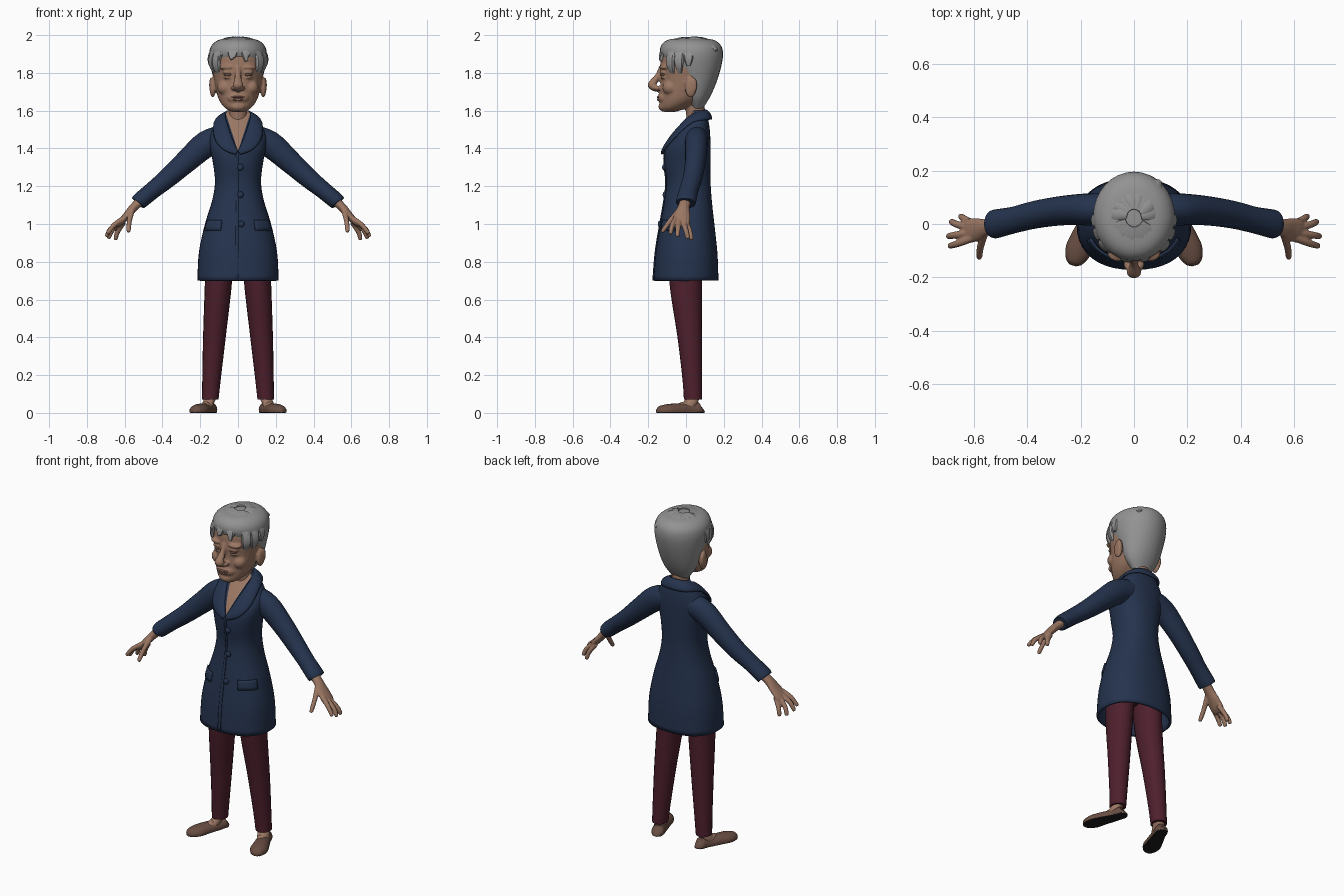
import bpy, bmesh, math
from mathutils import Vector, Matrix

if "Cube" in bpy.data.objects:
    bpy.data.objects.remove(bpy.data.objects["Cube"])
parts = []


def material(name, rgb):
    m = bpy.data.materials.new(name)
    m.use_nodes = True
    m.diffuse_color = (*rgb, 1)
    m.node_tree.nodes["Principled BSDF"].inputs["Base Color"].default_value = (*rgb, 1)
    return m


skin = material("skin", (.33, .185, .125))
lip = material("lips", (.25, .12, .085))
eye = material("eye brown", (.13, .075, .05))
grey = material("grey hair", (.29, .29, .29))
navy = material("navy cloth", (.018, .033, .075))
wine = material("wine cloth", (.075, .014, .026))
leather = material("brown leather", (.14, .075, .055))
rubber = material("dark sole", (.012, .012, .012))


def finish(name, bm, mat, mirror=False):
    me = bpy.data.meshes.new(name)
    bm.to_mesh(me)
    bm.free()
    o = bpy.data.objects.new(name, me)
    bpy.context.collection.objects.link(o)
    me.materials.append(mat)
    if mirror:
        o.modifiers.new("Mirror", "MIRROR")
    parts.append(o)
    return o


def smooth(pts, sub=4):
    """Catmull-Rom interpolation of points or stations."""
    out, last = [], len(pts) - 1
    for i in range(last):
        a, b, c, d = [Vector(pts[min(max(i + k, 0), last)]) for k in (-1, 0, 1, 2)]
        for s in range(sub):
            t = s / sub
            out.append((b * 2 + (c - a) * t + (a * 2 - b * 5 + c * 4 - d) * t ** 2
                        + (b * 3 - a - c * 3 + d) * t ** 3) * .5)
    return out + [Vector(pts[-1])]


def oval(t, power):
    c, s = math.cos(t), math.sin(t)
    return (math.copysign(abs(c) ** (2 / power), c), math.copysign(abs(s) ** (2 / power), s))


def loft(name, stations, mat, axis=None, ref=(0, 1, 0), n=20, sub=4, power=2, mirror=False, cap=True):
    """Skin oval rings over stations of x, y, z, width radius, depth radius."""
    st, bm, rings = smooth(stations, sub), bmesh.new(), []
    pos = [Vector(s[:3]) for s in st]
    for i, s in enumerate(st):
        t = Vector(axis) if axis else (pos[min(i + 1, len(pos) - 1)] - pos[max(i - 1, 0)]).normalized()
        b = Vector(ref)
        b = (b - t * b.dot(t)).normalized()
        a = b.cross(t)
        ring = []
        for j in range(n):
            u, v = oval(j * math.tau / n, power)
            ring.append(bm.verts.new(pos[i] + a * u * max(s[3], .002) + b * v * max(s[4], .002)))
        rings.append(ring)
    for r, q in zip(rings, rings[1:]):
        for j in range(n):
            k = (j + 1) % n
            bm.faces.new((r[j], r[k], q[k], q[j]))
    if cap:
        bm.faces.new(rings[0][::-1])
        bm.faces.new(rings[-1])
    return finish(name, bm, mat, mirror)


def ball(name, loc, radii, mat, mirror=False):
    bm = bmesh.new()
    bmesh.ops.create_uvsphere(bm, u_segments=16, v_segments=10, radius=1,
                              matrix=Matrix.Translation(loc) @ Matrix.Diagonal((*radii, 1)))
    return finish(name, bm, mat, mirror)


def sheet(name, rows, mat, thick, mirror=False, levels=0):
    bm = bmesh.new()
    grid = [[bm.verts.new(p) for p in row] for row in rows]
    for r, q in zip(grid, grid[1:]):
        for j in range(len(r) - 1):
            bm.faces.new((r[j], r[j + 1], q[j + 1], q[j]))
    bmesh.ops.recalc_face_normals(bm, faces=bm.faces)
    o = finish(name, bm, mat, mirror)
    m = o.modifiers.new("Thickness", "SOLIDIFY")
    m.thickness, m.offset = thick, 0
    if levels:
        o.modifiers.new("Round", "SUBSURF").levels = levels
        o.modifiers["Round"].render_levels = levels
    return o


def fuse(name, objs, voxel, mirror=False):
    """Blend overlapping solids into one smooth surface."""
    bpy.ops.object.select_all(action="DESELECT")
    for o in objs:
        o.select_set(True)
        parts.remove(o)
    bpy.context.view_layer.objects.active = objs[0]
    bpy.ops.object.join()
    o = objs[0]
    o.name = name
    m = o.modifiers.new("Blend", "REMESH")
    m.mode, m.voxel_size, m.use_smooth_shade = "VOXEL", voxel, True
    m = o.modifiers.new("Relax", "SMOOTH")
    m.factor, m.iterations = .5, 3
    if mirror:
        o.modifiers.new("Mirror", "MIRROR")
    parts.append(o)


# Coat body: hollow, with the neckline cut as a V
UP = (0, 0, 1)
COAT = [(0, 0, .70, .215, .172), (0, .003, .85, .207, .163), (0, .007, 1, .175, .143),
        (0, .011, 1.12, .138, .126), (0, .013, 1.22, .122, .117), (0, .008, 1.32, .132, .122),
        (0, .011, 1.40, .148, .119), (0, .031, 1.47, .15, .097), (0, .053, 1.53, .12, .069),
        (0, .065, 1.575, .085, .045), (0, .062, 1.60, .06, .035)]
coat = loft("coat", COAT, navy, UP, n=40, power=2.3, cap=False)
coat.data.materials.append(skin)
bm = bmesh.new()
bm.from_mesh(coat.data)
for s in (-1, 1):
    bmesh.ops.bisect_plane(bm, geom=bm.verts[:] + bm.edges[:] + bm.faces[:],
                           plane_co=(0, 0, 1.385), plane_no=(3.1 * s, 0, -1))
for f in bm.faces:
    c = f.calc_center_median()
    if c.y < .04 and c.z > 1.385 + 3.1 * abs(c.x):
        f.material_index = 1
bm.to_mesh(coat.data)
bm.free()
m = coat.modifiers.new("Cloth", "SOLIDIFY")
m.thickness, m.offset = .014, -1


def on_coat(deg, z, out):
    st = smooth(COAT, 6)
    s, q = next((p for p in zip(st, st[1:]) if p[1][2] >= z), (st[-2], st[-1]))
    w = s.lerp(q, (z - s[2]) / (q[2] - s[2]))
    u, v = oval(math.radians(deg), 2.3)
    d = Vector((u * w[3], v * w[4], 0))
    return Vector((0, w[1], z)) + d + d.normalized() * out


# Coat details: front edge, buttons, pocket flaps, collar
sheet("coat_front_edge", [[on_coat(d, .702 + i * .034, .002) for d in (-92.5, -91, -89.5)]
                          for i in range(21)], navy, .008)
for i, z in enumerate((1.30, 1.155, 1.0)):
    p = on_coat(-86, z, .004)
    ball(f"button_{i + 1}", p, (.017, .01, .017), navy)
sheet("pocket_flap", [[on_coat(-64 + 6 * j, z, .003) for j in range(8)]
                      for z in (.965, .985, 1.005, 1.02)], navy, .009, True)
inner = smooth([(0, -.116, 1.385), (.03, -.078, 1.46), (.056, -.015, 1.54), (.066, .03, 1.58),
                (.045, .085, 1.603), (0, .1, 1.607)], 3)
outer = smooth([(.01, -.125, 1.365), (.078, -.114, 1.39), (.127, -.064, 1.45), (.128, .03, 1.535),
                (.085, .118, 1.55), (0, .135, 1.55)], 3)
middle = []
for a, b in zip(inner, outer):
    p = (a + b) / 2
    d = (p - Vector((0, .03, p.z - .03))).normalized()
    p += d * .012
    middle.append(Vector((max(p.x, 0), p.y, p.z)))
middle[-1].x = 0
sheet("collar", [inner, middle, outer], navy, .014, True, 1)

# Sleeves
loft("sleeve", [(.07, .055, 1.46, .065, .06), (.165, .055, 1.425, .07, .06), (.27, .05, 1.335, .061, .055),
                (.37, .035, 1.245, .052, .052), (.45, .015, 1.18, .046, .05), (.52, 0, 1.122, .044, .054),
                (.53, -.002, 1.113, .038, .048)], navy, mirror=True)

# Hands: palm and five fingers blended together
hand = [loft("palm", [(.49, .003, 1.145, .026, .03), (.55, -.012, 1.09, .023, .031), (.585, -.02, 1.05, .02, .042),
                      (.62, -.026, 1.01, .017, .046), (.637, -.026, .992, .009, .038)], skin)]
FINGERS = [[(.605, -.052, 1.03), (.655, -.072, .995), (.693, -.083, .948)],
           [(.62, -.034, 1.015), (.672, -.042, .977), (.698, -.046, .932)],
           [(.62, -.014, 1.01), (.667, 0, .965), (.686, .01, .922)],
           [(.605, .002, 1.01), (.637, .02, .96), (.65, .03, .916)],
           [(.56, -.035, 1.075), (.575, -.085, 1.015), (.58, -.128, .957)]]
for path in FINGERS:
    a, b, c = [Vector(p) for p in path]
    tip = c.lerp(b, .12)
    hand.append(loft("finger", [(*p, r, r) for p, r in ((a, .015), (b, .0135), (tip, .011), (c, .004))],
                     skin, ref=(.6, .3, .8), n=10))
fuse("hand", hand, .004, True)

# Trousers, with a seat joining the legs under the coat
loft("trouser_leg", [(.09, .005, .98, .075, .1), (.103, -.002, .70, .072, .087), (.125, .02, .40, .06, .065),
                     (.14, .033, .18, .049, .052), (.147, .037, .07, .044, .048)], wine, UP, mirror=True)
loft("trouser_seat", [(0, .005, .8, .07, .06), (0, .005, .86, .16, .1), (0, .005, 1, .15, .11)], wine, UP)

# Feet and shoes
loft("ankle", [(.147, .037, .14, .032, .034), (.147, .035, .08, .032, .035), (.157, .022, .055, .031, .04),
               (.165, .005, .03, .03, .045)], skin, UP, mirror=True)
ball("instep", (.168, .002, .036), (.027, .05, .024), skin, True)
shoe = loft("shoe", [(.138, .085, .025, .012, .02), (.142, .072, .018, .034, .04), (.158, .025, .014, .037, .038),
                     (.19, -.05, .014, .046, .036), (.209, -.1, .012, .049, .034), (.224, -.14, .01, .033, .026),
                     (.229, -.155, .01, .012, .01)], leather, ref=UP, mirror=True)
shoe.data.materials.append(rubber)
for v in shoe.data.vertices:
    v.co.z = max(v.co.z, 0)
for f in shoe.data.polygons:
    if f.center.z < .004:
        f.material_index = 1

# Head: skull, neck, nose and soft face forms blended together
face = [loft("skull", [(0, -.09, 1.594, .035, .035), (0, -.065, 1.615, .07, .073), (0, -.03, 1.655, .1, .108),
                       (0, -.005, 1.71, .117, .133), (0, .005, 1.77, .128, .14), (0, .01, 1.83, .136, .147),
                       (0, .012, 1.90, .13, .14), (0, .015, 1.95, .09, .1), (0, .015, 1.972, .03, .04)],
             skin, UP, n=28),
        loft("neck", [(0, .06, 1.47, .058, .05), (0, .053, 1.56, .05, .05), (0, .04, 1.70, .055, .055)], skin, UP),
        loft("nose", [(0, -.13, 1.835, .014, .012), (0, -.146, 1.79, .015, .017), (0, -.168, 1.76, .021, .023),
                      (0, -.18, 1.735, .028, .024), (0, -.17, 1.712, .022, .018), (0, -.15, 1.7, .012, .01)],
             skin, UP, n=16),
        ball("chin", (0, -.118, 1.622), (.042, .028, .026), skin),
        ball("mouth_form", (0, -.115, 1.668), (.06, .036, .035), skin)]
for s in (-1, 1):
    face += [ball("cheek", (s * .068, -.083, 1.722), (.042, .042, .04), skin),
             ball("nostril", (s * .025, -.152, 1.72), (.014, .02, .013), skin),
             ball("brow", (s * .055, -.112, 1.83), (.045, .03, .014), skin),
             ball("upper_eyelid", (s * .052, -.117, 1.803), (.03, .022, .012), skin),
             ball("lower_eyelid", (s * .052, -.115, 1.777), (.026, .021, .01), skin),
             ball("ear", (s * .134, .025, 1.725), (.017, .032, .055), skin),
             ball("ear_rim", (s * .143, .038, 1.735), (.01, .022, .042), skin)]
fuse("head", face, .006)
ball("eye", (.052, -.116, 1.79), (.022, .0215, .012), eye, True)
ball("upper_lip", (0, -.14, 1.672), (.036, .015, .007), lip)
ball("lower_lip", (0, -.138, 1.658), (.031, .016, .008), lip)

# Hair: a fitted cap with chunky locks radiating from the crown
loft("hair_cap", [(0, .06, 1.612, .055, .03), (0, .06, 1.66, .093, .06), (0, .057, 1.71, .114, .088),
                  (0, .053, 1.77, .13, .115), (0, .042, 1.84, .146, .146), (0, .03, 1.90, .153, .166),
                  (0, .027, 1.945, .14, .158), (0, .025, 1.975, .1, .12), (0, .025, 1.985, .03, .04)],
     grey, UP, n=32)


def lock(name, az, top, end, width, lift=0, twist=8):
    pts = []
    for i, (w, h) in enumerate(((.5, .008), (.9, .012), (1, .014), (.9, .014), (.35, .007))):
        e = math.radians(top + (end - top) * i / 4)
        a = math.radians(az + twist * i / 4)
        k = 1 + lift * i / 4
        pts.append((.149 * k * math.cos(e) * math.cos(a), .025 + .167 * k * math.cos(e) * math.sin(a),
                    1.858 + .128 * math.sin(e), width * w, h))
    mid = Vector(pts[2][:3]) - Vector((0, .025, 1.858))
    loft(name, pts, grey, ref=mid.normalized(), n=8, sub=3, power=2.6)


for i in range(9):
    lock(f"fringe_lock_{i + 1}", -154 + i * 15, 78, (10, 2, 14, 6)[i % 4], .024, twist=(-5, 6)[i % 2])
for i, az in enumerate((-40, -22, -4, 184, 202, 220)):
    lock(f"side_lock_{i + 1}", az, 60, (-36, -28, -10, -10, -28, -36)[i], .027, twist=0)
for i in range(8):
    lock(f"back_lock_{i + 1}", 10 + i * 22, 80, (22, 34, 16)[i % 3], .032, .03, 10)
lock("loose_lock", 50, 65, 28, .03, .17, 2)

# Shading
bpy.ops.object.select_all(action="DESELECT")
for o in parts:
    o.select_set(True)
bpy.context.view_layer.objects.active = parts[0]
bpy.ops.object.shade_smooth_by_angle(angle=math.radians(50))
